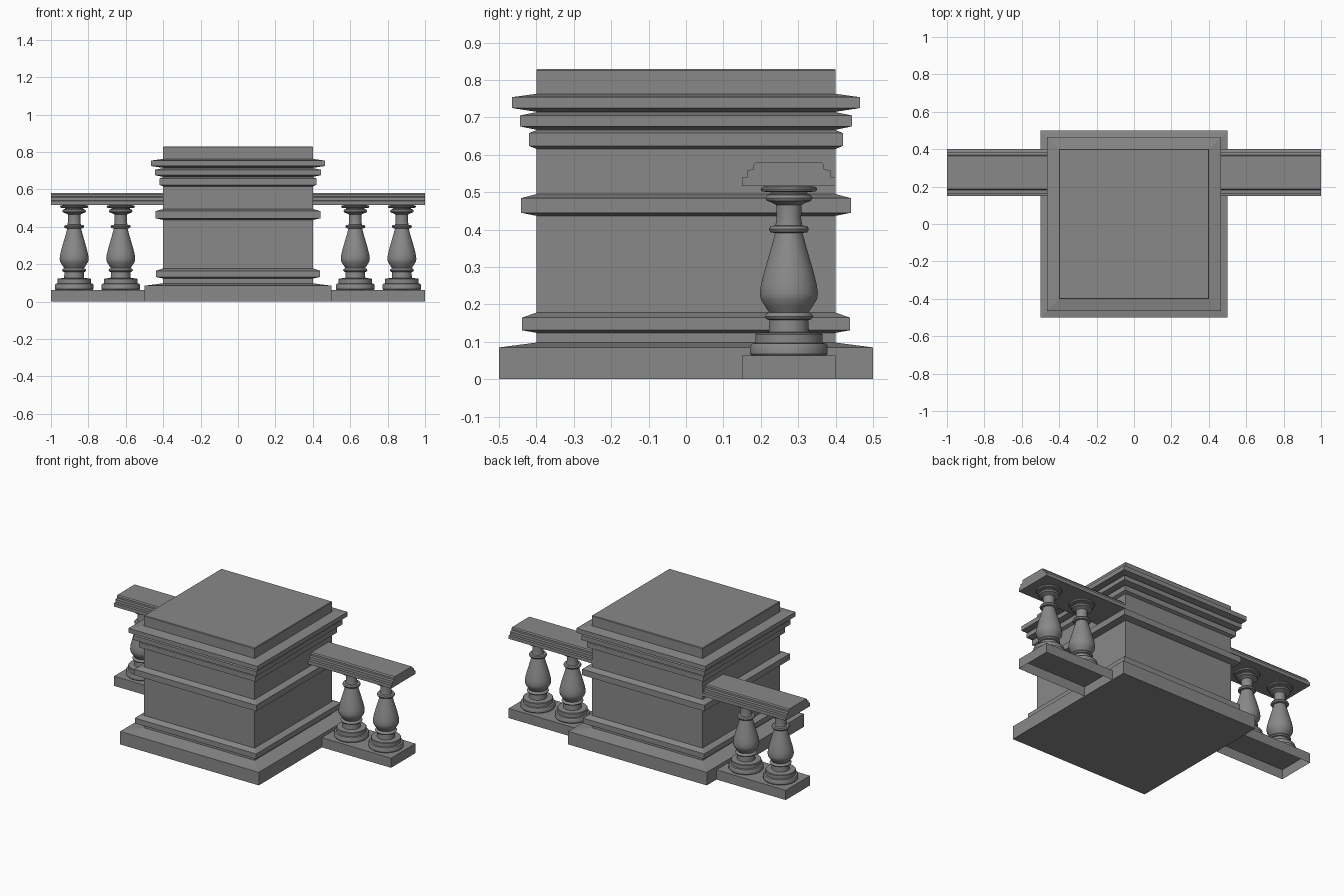
import bpy
import bmesh
import math

if "Cube" in bpy.data.objects:
    bpy.data.objects.remove(bpy.data.objects["Cube"], do_unlink=True)

GREY = (0.25, 0.25, 0.25, 1)
stone = bpy.data.materials.new("grey stone")
stone.use_nodes = True
stone.diffuse_color = GREY
stone.node_tree.nodes["Principled BSDF"].inputs["Base Color"].default_value = GREY

RAIL_Y = 0.275


def finish(name, bm, smooth=False):
    bmesh.ops.recalc_face_normals(bm, faces=bm.faces)
    mesh = bpy.data.meshes.new(name)
    bm.to_mesh(mesh)
    bm.free()
    mesh.materials.append(stone)
    obj = bpy.data.objects.new(name, mesh)
    bpy.context.collection.objects.link(obj)
    if smooth:
        bpy.ops.object.select_all(action="DESELECT")
        obj.select_set(True)
        bpy.context.view_layer.objects.active = obj
        bpy.ops.object.shade_smooth_by_angle(angle=math.radians(35))
    return obj


def turned(name, profile, sides, smooth=False):
    """Sweep a (half-width, height) profile round z; four sides give a square plan."""
    bm = bmesh.new()
    scale = math.sqrt(2) if sides == 4 else 1
    rings = []
    for r, z in profile:
        angles = [math.tau * (i + 0.5) / sides for i in range(sides)]
        rings.append([bm.verts.new((r * scale * math.cos(a), r * scale * math.sin(a), z))
                      for a in angles])
    for low, high in zip(rings, rings[1:]):
        for i in range(sides):
            j = (i + 1) % sides
            bm.faces.new((low[i], low[j], high[j], high[i]))
    bm.faces.new(rings[0])
    bm.faces.new(rings[-1])
    return finish(name, bm, smooth)


def extruded(name, outline, x0, x1):
    """Extrude a (y, z) outline along x."""
    bm = bmesh.new()
    ends = [[bm.verts.new((x, y, z)) for y, z in outline] for x in (x0, x1)]
    for i in range(len(outline)):
        j = (i + 1) % len(outline)
        bm.faces.new((ends[0][i], ends[0][j], ends[1][j], ends[1][i]))
    bm.faces.new(ends[0])
    bm.faces.new(ends[1])
    return bm


# Square pedestal: footing, five bevelled mouldings and a chamfered top
WALL = 0.4
pedestal = [(0.5, 0), (0.5, 0.085), (WALL, 0.098)]
mouldings = [  # projection, lower root, lower edge, upper edge, upper root
    (0.438, 0.124, 0.131, 0.165, 0.178),
    (0.441, 0.437, 0.445, 0.484, 0.495),
    (0.42, 0.616, 0.624, 0.658, 0.666),
    (0.444, 0.667, 0.676, 0.705, 0.714),
    (0.465, 0.715, 0.725, 0.754, 0.763),
]
for out, z0, z1, z2, z3 in mouldings:
    pedestal += [(WALL, z0), (out, z1), (out, z2), (WALL, z3)]
pedestal += [(WALL, 0.826), (0.397, 0.83)]
turned("pedestal", pedestal, 4)

# Turned baluster profile, bottom to top
baluster = [
    (0.1, 0.063), (0.104, 0.068), (0.104, 0.088), (0.1, 0.095), (0.09, 0.097),
    (0.09, 0.12), (0.087, 0.124), (0.054, 0.126), (0.052, 0.158),
    (0.061, 0.161), (0.065, 0.168), (0.061, 0.175), (0.053, 0.179),
    (0.064, 0.195), (0.075, 0.213), (0.078, 0.228), (0.075, 0.252),
    (0.067, 0.285), (0.056, 0.323), (0.045, 0.36), (0.037, 0.391),
    (0.05, 0.393), (0.054, 0.401), (0.05, 0.409), (0.036, 0.411),
    (0.033, 0.43), (0.034, 0.466), (0.045, 0.472), (0.06, 0.477),
    (0.064, 0.485), (0.058, 0.493), (0.048, 0.495), (0.05, 0.5),
    (0.073, 0.502), (0.076, 0.508), (0.073, 0.514), (0.045, 0.518),
]

# Stepped handrail outline, mirrored about its centre line
half = [(0.125, 0.517), (0.125, 0.539), (0.111, 0.541), (0.111, 0.559),
        (0.094, 0.561), (0.094, 0.573), (0.088, 0.58)]
rail = [(RAIL_Y + y, z) for y, z in half] + [(RAIL_Y - y, z) for y, z in reversed(half)]
kerb = [(0.15, 0), (0.4, 0), (0.4, 0.063), (0.15, 0.063)]

for side, s in (("left", 1), ("right", -1)):
    finish(side + "_handrail", extruded("rail", rail, s * WALL, s))

    # The kerb is an open shell underneath
    bm = extruded("kerb", kerb, s * 0.5, s)
    bmesh.ops.recalc_face_normals(bm, faces=bm.faces)
    bottom = [f for f in bm.faces if f.normal.z < -0.9]
    bmesh.ops.delete(bm, geom=bottom, context="FACES")
    finish(side + "_kerb", bm)

    for place, x in (("inner", 0.627), ("outer", 0.876)):
        post = turned(f"{side}_{place}_baluster", baluster, 32, smooth=True)
        post.location = (s * x, RAIL_Y, 0)
